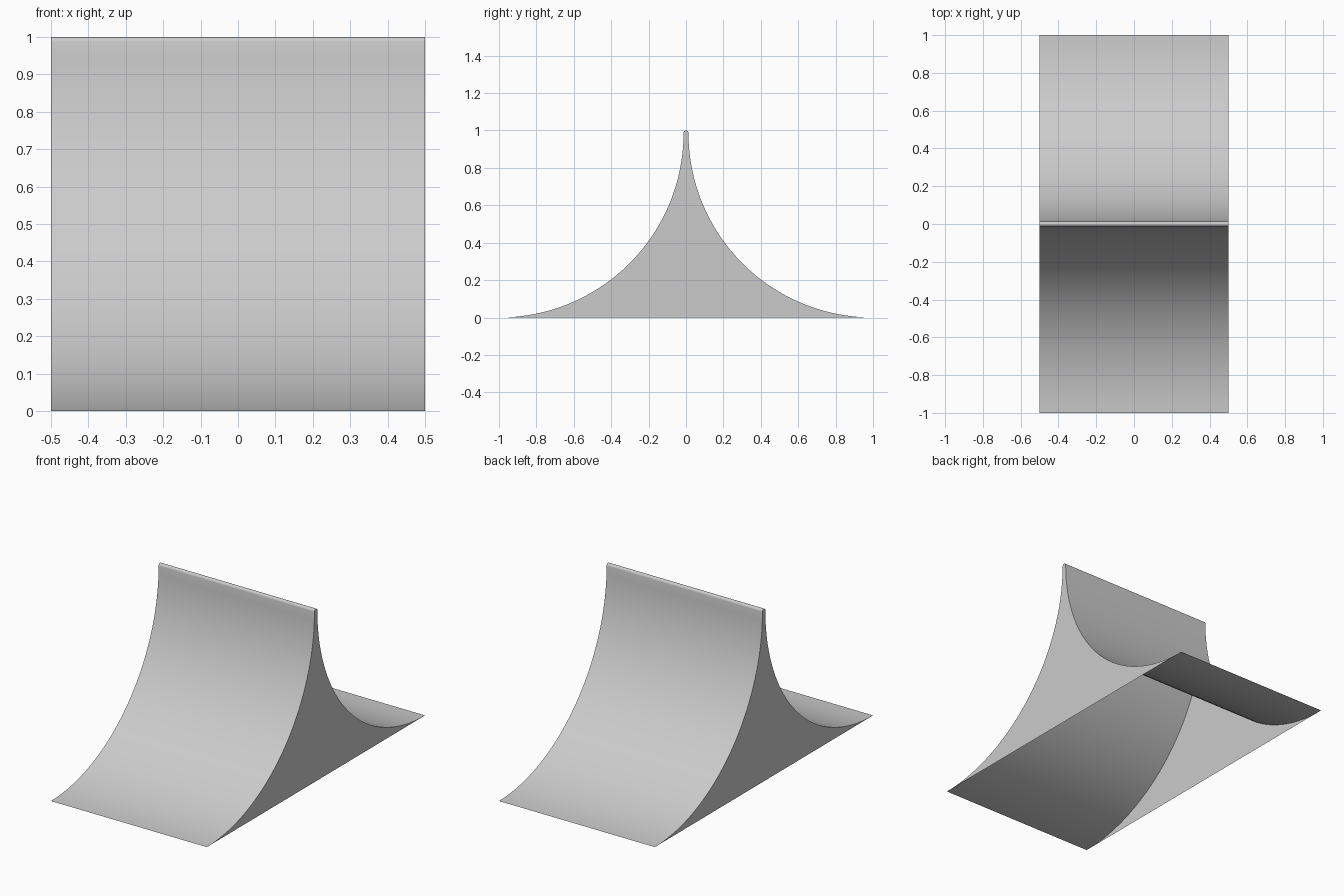
import bpy, bmesh
from math import sin, cos, pi

if "Cube" in bpy.data.objects:
    bpy.data.objects.remove(bpy.data.objects["Cube"])

W = 0.5        # half width along x
R = 0.013      # rounded ridge radius
A = 1 - R      # ramp arc radius
N, CAP = 32, 8

# Half profile of the ramp: concave quarter circle from the floor to the ridge
left = [(-1 + A * sin(i / N * pi / 2), A - A * cos(i / N * pi / 2)) for i in range(N + 1)]
# Rounded ridge between the two ramps
ridge = [(-R * cos(i / CAP * pi), A + R * sin(i / CAP * pi)) for i in range(1, CAP)]
# Mirrored half
right = [(-y, z) for y, z in reversed(left)]
profile = left + ridge + right

bm = bmesh.new()
near = [bm.verts.new((-W, y, z)) for y, z in profile]
far = [bm.verts.new((W, y, z)) for y, z in profile]

# Curved skin, open underneath
for i in range(len(profile) - 1):
    bm.faces.new((near[i], far[i], far[i + 1], near[i + 1]))

# Side panels, split into strips between the mirrored halves
last = len(profile) - 1
for side in (near, far):
    for i in range(last // 2):
        a, b, c, d = side[i], side[i + 1], side[last - i - 1], side[last - i]
        quad = (a, b, c, d) if b is not c else (a, b, d)
        bm.faces.new(quad if side is near else quad[::-1])

# Orient all faces outward
bmesh.ops.recalc_face_normals(bm, faces=bm.faces)
bm.normal_update()
skin = [f for f in bm.faces if abs(f.normal.x) < 0.5 and f.normal.z > 0.5]
if not skin:
    bmesh.ops.reverse_faces(bm, faces=bm.faces)

mesh = bpy.data.meshes.new("double_ramp")
bm.to_mesh(mesh)
bm.free()
ramp = bpy.data.objects.new("double_ramp", mesh)
bpy.context.collection.objects.link(ramp)

bpy.context.view_layer.objects.active = ramp
ramp.select_set(True)
bpy.ops.object.shade_smooth_by_angle(angle=pi / 6)
